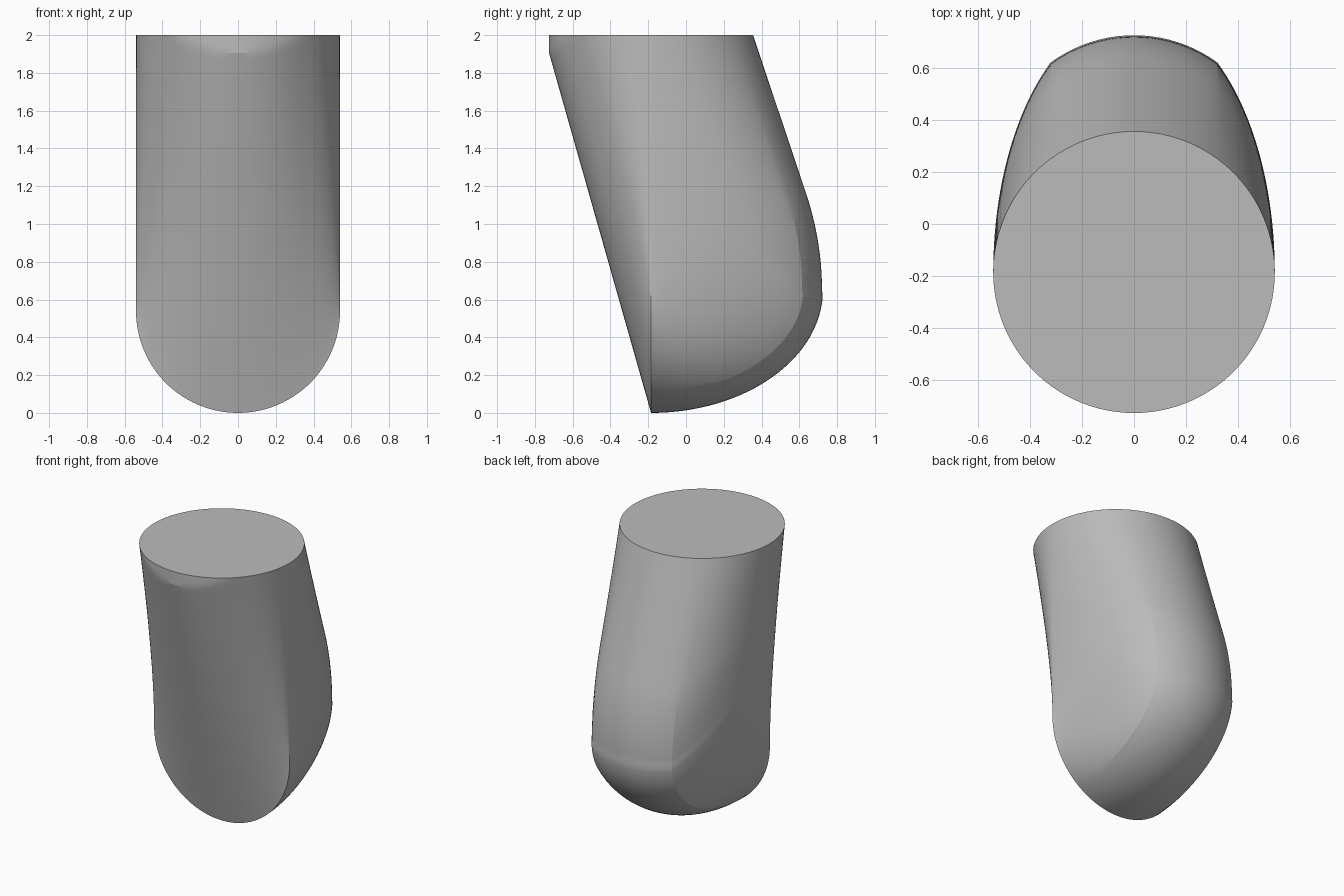
import bpy, bmesh, math

if "Cube" in bpy.data.objects:
    bpy.data.objects.remove(bpy.data.objects["Cube"], do_unlink=True)

R, HEIGHT, CY = 0.54, 2.0, -0.185   # radius, height, centre of the top circle
CREASE = 0.32                       # half width of the rounded back band
ROWS, HALF = 64, 24

# Grey material
mat = bpy.data.materials.new("plain_grey")
mat.use_nodes = True
grey = (0.5, 0.5, 0.5, 1)
mat.diffuse_color = grey
mat.node_tree.nodes["Principled BSDF"].inputs["Base Color"].default_value = grey


def depth(x):
    return math.sqrt(max(R * R - x * x, 0))


def back_path(t):
    """Centre line of the back, from the toe to the top, with its inward direction."""
    if t < 0.5:
        a = t / 0.5 * math.pi / 2
        y, z = CY + 0.91 * math.sin(a), 0.65 * (1 - math.cos(a))
        ny, nz = -math.sin(a) / 0.91, math.cos(a) / 0.65
        n = math.hypot(ny, nz)
        return y, z, ny / n, nz / n
    if t < 0.7:
        u = (t - 0.5) / 0.2
        y = 0.72 * (1 - u * u) + 0.64 * u * u
        z = 0.65 * (1 - u) ** 2 + 1.8 * u * (1 - u) + 1.15 * u * u
    else:
        u = (t - 0.7) / 0.3
        y, z = 0.64 + (R + CY - 0.64) * u, 1.15 + (HEIGHT - 1.15) * u
    return y, z, -1, 0


def back_point(x, t):
    """Rounded band in the middle, flanks drawn in to the vertical side line."""
    y, z, ny, nz = back_path(t)
    off = R - depth(min(abs(x), CREASE))
    y, z = y + ny * off, z + nz * off
    if abs(x) > CREASE:
        k = depth(x) / depth(CREASE)
        side_z = R + (HEIGHT - R) * t
        y, z = CY + (y - CY) * k, side_z + (z - side_z) * k
    return x, y, z


def front_point(x, t):
    """Ruled front between the toe arc and the top circle, trimmed by the cylinder."""
    s = depth(x)
    z0 = R - s
    swell = 1 + 0.05 * max(0, 1 - (x / 0.36) ** 2)
    return x, CY - s * min(t * swell, 1), z0 + (HEIGHT - z0) * t


# Columns include the crease exactly
ca = math.asin(CREASE / R)
inner = [ca * i / 10 for i in range(11)]
outer = [ca + (math.pi / 2 - ca) * i / HALF for i in range(1, HALF + 1)]
right = [R * math.sin(a) for a in inner + outer]
xs = [-x for x in reversed(right[1:])] + right

bm = bmesh.new()
rims = []
for point, flip in ((front_point, False), (back_point, True)):
    grid = [[bm.verts.new(point(x, j / ROWS)) for j in range(ROWS + 1)] for x in xs]
    for a, b in zip(grid, grid[1:]):
        for j in range(ROWS):
            quad = (a[j], b[j], b[j + 1], a[j + 1])
            bm.faces.new(quad[::-1] if flip else quad)
    rims.append([col[-1] for col in grid])

# Flat top
bm.faces.new(rims[0] + rims[1][-2:0:-1])
bmesh.ops.remove_doubles(bm, verts=bm.verts, dist=0.0005)
bmesh.ops.recalc_face_normals(bm, faces=bm.faces)

mesh = bpy.data.meshes.new("slanted_rounded_body")
bm.to_mesh(mesh)
bm.free()
mesh.materials.append(mat)
body = bpy.data.objects.new("slanted_rounded_body", mesh)
bpy.context.collection.objects.link(body)
bpy.context.view_layer.objects.active = body
body.select_set(True)
bpy.ops.object.shade_smooth_by_angle(angle=math.radians(14))
